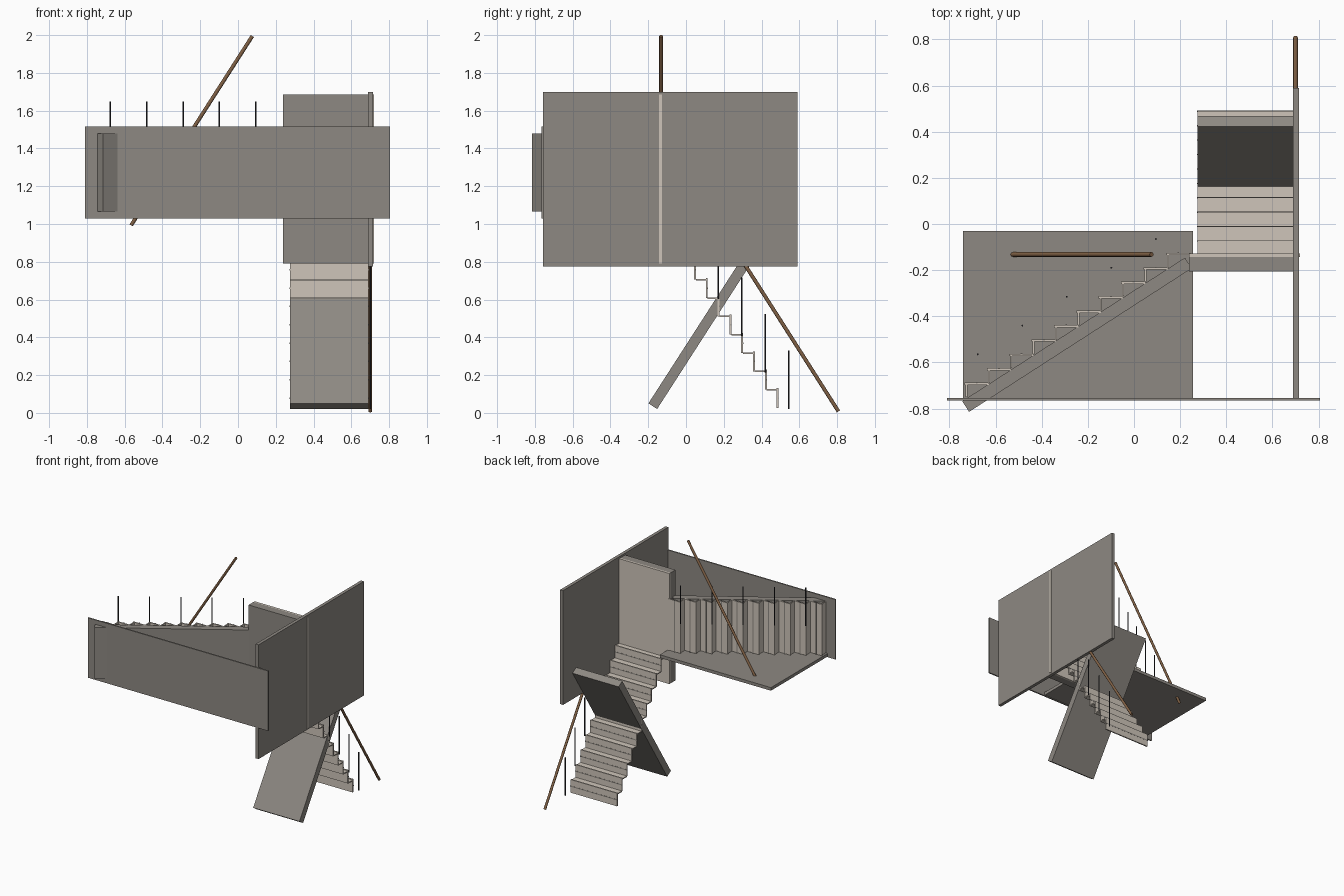
import bpy, bmesh
from math import atan2
from mathutils import Matrix, Vector

if "Cube" in bpy.data.objects:
    bpy.data.objects.remove(bpy.data.objects["Cube"])


def mat(name, col):
    m = bpy.data.materials.new(name)
    m.diffuse_color = (*col, 1)
    m.use_nodes = True
    m.node_tree.nodes["Principled BSDF"].inputs["Base Color"].default_value = m.diffuse_color
    return m


STONE = mat("warm_stone", (0.27, 0.25, 0.225))
CREAM = mat("cream_stone", (0.62, 0.56, 0.49))
WOOD = mat("brown_wood", (0.22, 0.12, 0.06))
IRON = mat("dark_iron", (0.03, 0.03, 0.035))


def finish(bm, name, m):
    bmesh.ops.recalc_face_normals(bm, faces=bm.faces[:])
    me = bpy.data.meshes.new(name)
    bm.to_mesh(me)
    bm.free()
    me.materials.append(m)
    ob = bpy.data.objects.new(name, me)
    bpy.context.collection.objects.link(ob)
    return ob


def add_box(bm, lo, hi, M=Matrix()):
    lo, hi = Vector(lo), Vector(hi)
    S = Matrix.Diagonal((*(hi - lo), 1))
    bmesh.ops.create_cube(bm, size=1, matrix=M @ Matrix.Translation((lo + hi) / 2) @ S)


def box(name, lo, hi, m, M=Matrix()):
    bm = bmesh.new()
    add_box(bm, lo, hi, M)
    return finish(bm, name, m)


def rod(name, a, b, r, m, sides=12):
    a, b = Vector(a), Vector(b)
    rot = (b - a).to_track_quat('Z', 'Y').to_matrix().to_4x4()
    bm = bmesh.new()
    bmesh.ops.create_cone(bm, cap_ends=True, segments=sides, radius1=r, radius2=r,
                          depth=(b - a).length, matrix=Matrix.Translation((a + b) / 2) @ rot)
    ob = finish(bm, name, m)
    for p in ob.data.polygons:
        p.use_smooth = len(p.vertices) == 4


RUN, RISE, N, W, T = 0.097, 0.0625, 10, 0.2075, 0.010


# One flight in its own frame: x = run, y = rise, z = width
def flight(tag, M):
    treads, risers, strips = bmesh.new(), bmesh.new(), bmesh.new()
    for k in range(N):
        u, v = k * RUN, k * RISE
        add_box(risers, (u, v, -W), (u + T * 0.8, v + RISE - T, W), M)
        add_box(treads, (u - 0.005, v + RISE - T, -W), (u + RUN + 0.004, v + RISE, W), M)
        c = u + RUN / 2
        add_box(strips, (c - 0.004, v + RISE - 0.004, -W - 0.003),
                (c + 0.004, v + RISE + 0.001, W + 0.003), M)
    finish(treads, tag + "_treads", CREAM)
    finish(risers, tag + "_risers", CREAM)
    finish(strips, tag + "_tread_strips", STONE)


# Sloped soffit slab, given its centre, long direction and width axis
def soffit(name, centre, along, across):
    a, w = Vector(along).normalized(), Vector(across)
    n = w.cross(a)
    M = Matrix((a, n, w)).transposed().to_4x4()
    M.translation = centre
    box(name, (-0.574, -0.0275, -W), (0.574, 0.0275, W), STONE, M)


# Flights
flight("side_flight", Matrix.Translation((-0.73, -0.75, 1.2725)))
F = Matrix(((0, 0, 1), (0, 1, 0), (-1, 0, 0))).to_4x4()
F.translation = (0.4825, -0.135, 1.0)
flight("down_flight", F)
soffit("side_soffit", (-0.247, -0.48, 1.2725), (RUN, RISE, 0), (0, 0, 1))
soffit("down_soffit", (0.4825, 0.135, 0.518), (0, RISE, RUN), (1, 0, 0))

# Landing
box("landing_slab", (0.238, -0.205, 0.79), (0.713, -0.143, 1.685), STONE)
box("landing_top", (0.238, -0.143, 0.79), (0.719, -0.127, 1.685), CREAM)

# Walls
box("front_wall", (-0.81, -0.765, 1.03), (0.805, -0.754, 1.515), STONE)
box("right_wall", (0.688, -0.757, 0.775), (0.714, 0.59, 1.70), STONE)
box("lower_wall", (-0.74, -0.755, 1.035), (0.256, -0.03, 1.06), STONE)

# Handrails
rod("side_handrail", (-0.566, -0.132, 0.993), (0.076, -0.132, 1.995), 0.01, WOOD)
rod("down_handrail", (0.70, 0.807, 0.008), (0.70, 0.165, 1.015), 0.01, WOOD)

# Balusters
for i in range(5):
    x, y = -0.677 + 0.193 * i, -0.565 + 0.125 * i
    rod(f"side_baluster_{i}", (x, y, 1.338), (x, y, 1.648), 0.004, IRON, 8)
    y, z = 0.545 - 0.125 * i, 0.02 + 0.194 * i
    rod(f"down_baluster_{i}", (0.70, y, z), (0.70, y, z + 0.31), 0.004, IRON, 8)
